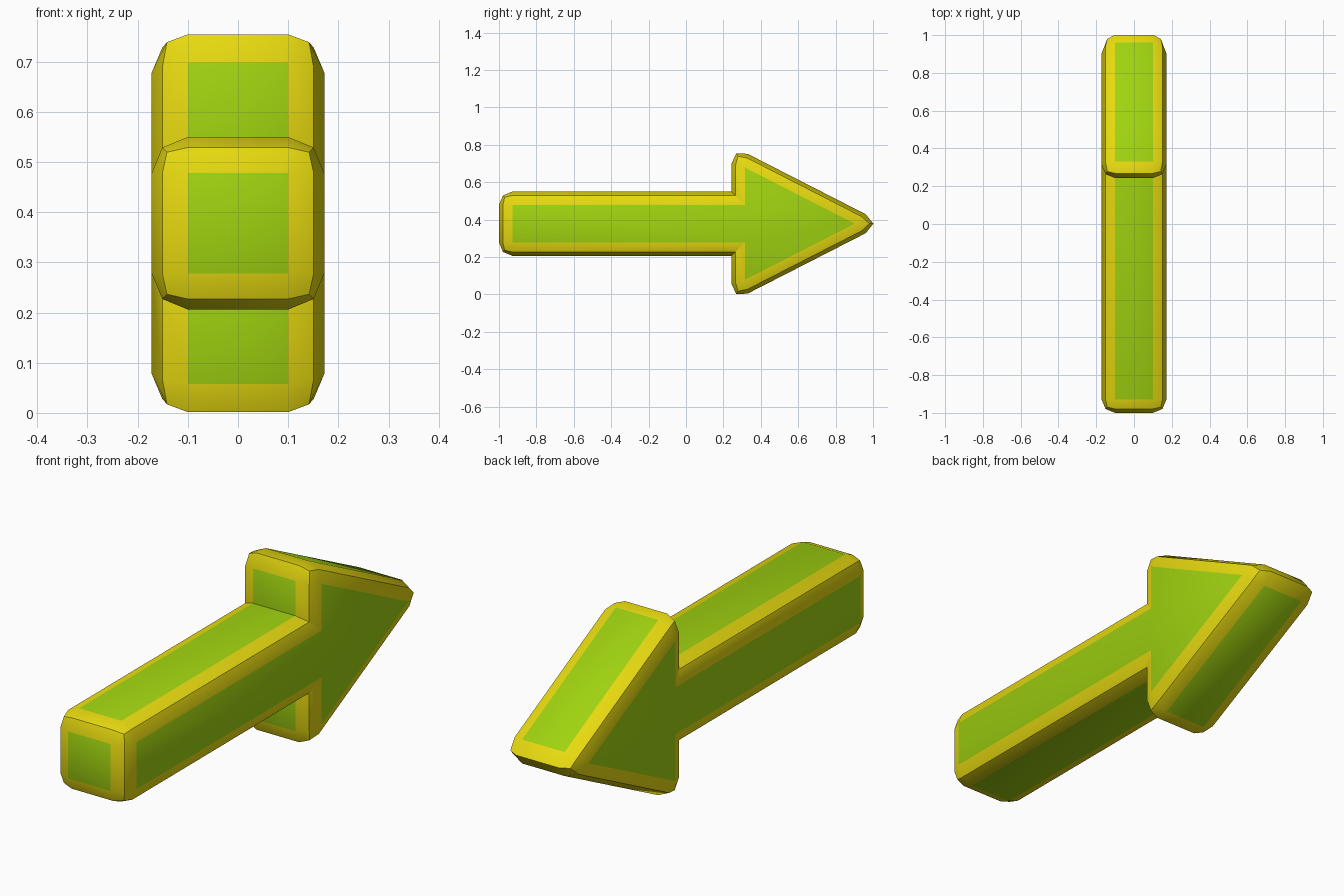
import bpy, bmesh, math

if "Cube" in bpy.data.objects:
    bpy.data.objects.remove(bpy.data.objects["Cube"])

HALF = 0.172      # half thickness of the arrow
ZC = 0.378        # height of the arrow's axis
BACK, NECK, TIP = -1.0, 0.243, 1.06
WING = 0.418      # half height of the head before bevelling


def material(name, colour):
    m = bpy.data.materials.new(name)
    m.diffuse_color = (*colour, 1)
    m.use_nodes = True
    m.node_tree.nodes["Principled BSDF"].inputs["Base Color"].default_value = m.diffuse_color
    return m


# Arrow outline in the side plane (y, z from axis), lower half then mirrored upper half
lower = [(BACK, -HALF), (NECK, -HALF), (NECK, -WING), (TIP, 0)]
upper = [(y, -z) for y, z in reversed(lower[:-1])]
outline = lower + upper

# Extrude the outline across x
bm = bmesh.new()
face = bm.faces.new([bm.verts.new((-HALF, y, ZC + z)) for y, z in outline])
ext = bmesh.ops.extrude_face_region(bm, geom=[face])
moved = [v for v in ext["geom"] if isinstance(v, bmesh.types.BMVert)]
bmesh.ops.translate(bm, verts=moved, vec=(2 * HALF, 0, 0))
bmesh.ops.recalc_face_normals(bm, faces=bm.faces)

# Bevel every edge except the inner corners where shaft meets head
bm.normal_update()
edges = [e for e in bm.edges if e.is_convex]
bmesh.ops.bevel(bm, geom=edges, offset=0.1018, offset_type='WIDTH', segments=2,
                profile=0.5, affect='EDGES', material=1, clamp_overlap=False)

mesh = bpy.data.meshes.new("arrow")
bm.to_mesh(mesh)
bm.free()

# Green flat faces, yellow bevels
mesh.materials.append(material("green", (0.35, 0.65, 0.005)))
mesh.materials.append(material("yellow", (0.8, 0.7, 0.005)))

arrow = bpy.data.objects.new("arrow", mesh)
bpy.context.collection.objects.link(arrow)
bpy.context.view_layer.objects.active = arrow
arrow.select_set(True)
bpy.ops.object.shade_smooth_by_angle(angle=math.radians(30))
